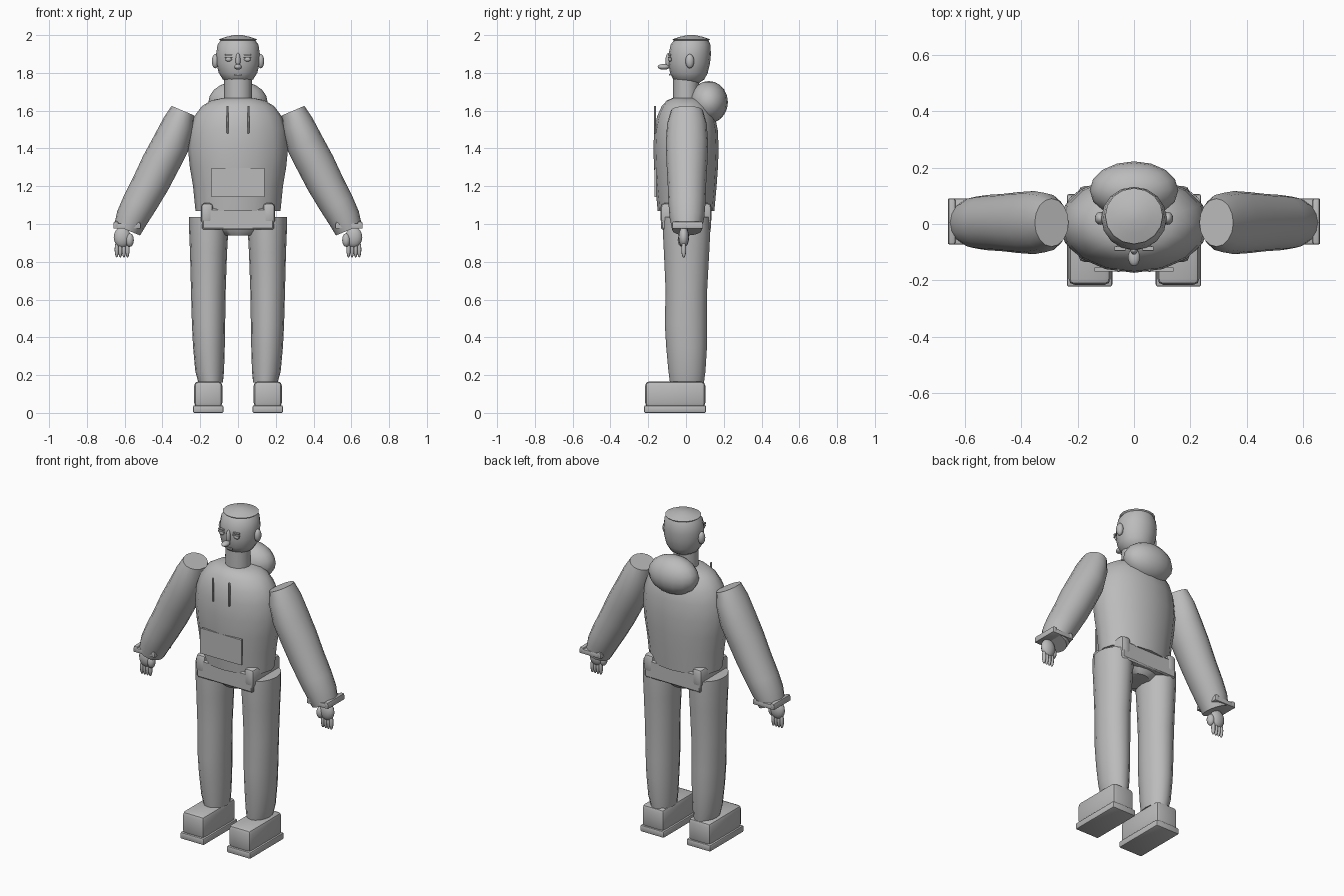
import bpy, bmesh
from math import sin, cos, pi, radians
from mathutils import Matrix, Vector

cube = bpy.data.objects.get("Cube")
if cube:
    bpy.data.objects.remove(cube, do_unlink=True)

GREY = (0.5, 0.5, 0.5, 1)
mat = bpy.data.materials.new("plain_grey")
mat.use_nodes = True
mat.diffuse_color = GREY
mat.node_tree.nodes["Principled BSDF"].inputs["Base Color"].default_value = GREY


def finish(name, bm, angle=40):
    bmesh.ops.recalc_face_normals(bm, faces=bm.faces)
    mesh = bpy.data.meshes.new(name)
    bm.to_mesh(mesh)
    bm.free()
    mesh.materials.append(mat)
    ob = bpy.data.objects.new(name, mesh)
    bpy.context.collection.objects.link(ob)
    bpy.ops.object.select_all(action='DESELECT')
    ob.select_set(True)
    bpy.context.view_layer.objects.active = ob
    bpy.ops.object.shade_smooth_by_angle(angle=radians(angle))
    return ob


def loft(name, rings, sides=16, tilt=0.0):
    """Skin elliptical rings (x, y, z, rx, ry), capped at both ends."""
    bm = bmesh.new()
    loops = []
    for x, y, z, rx, ry in rings:
        loop = []
        for i in range(sides):
            a = 2 * pi * i / sides
            u = rx * cos(a)
            loop.append(bm.verts.new((x + u * cos(tilt), y + ry * sin(a), z + u * sin(tilt))))
        loops.append(loop)
    for lo, hi in zip(loops, loops[1:]):
        for i in range(sides):
            j = (i + 1) % sides
            bm.faces.new((lo[i], lo[j], hi[j], hi[i]))
    bm.faces.new(loops[0])
    bm.faces.new(loops[-1])
    return finish(name, bm)


def ball(name, centre, radii, u=14, v=10):
    bm = bmesh.new()
    m = Matrix.Translation(centre) @ Matrix.Diagonal((*radii, 1))
    bmesh.ops.create_uvsphere(bm, u_segments=u, v_segments=v, radius=1, matrix=m)
    return finish(name, bm, 60)


def box(name, lo, hi, bevel=0.0, segments=2):
    lo, hi = Vector(lo), Vector(hi)
    bm = bmesh.new()
    m = Matrix.Translation((lo + hi) / 2) @ Matrix.Diagonal((*(hi - lo), 1))
    bmesh.ops.create_cube(bm, size=1, matrix=m)
    if bevel:
        bmesh.ops.bevel(bm, geom=bm.edges[:], offset=bevel, segments=segments,
                        profile=0.5, affect='EDGES')
    return finish(name, bm)


def side_box(name, s, x0, x1, y, z, bevel=0.0):
    """Box given by its distance from the centre plane."""
    a, b = sorted((s * x0, s * x1))
    return box(name, (a, y[0], z[0]), (b, y[1], z[1]), bevel)


# Torso, neck and hood
loft("torso", [(0, 0, 1.07, .225, .15), (0, 0, 1.2, .238, .162), (0, 0, 1.3, .255, .169),
               (0, 0, 1.4, .265, .173), (0, 0, 1.5, .256, .168), (0, 0, 1.57, .232, .153),
               (0, 0, 1.625, .19, .128), (0, 0, 1.655, .14, .1), (0, 0, 1.667, .08, .07)])
loft("neck", [(0, 0, 1.6, .073, .068), (0, 0, 1.78, .073, .068)])
ball("hood", (0, .12, 1.645), (.157, .102, .112), 16, 10)
box("chest_pocket", (-.14, -.168, 1.142), (.14, -.155, 1.297))

# Pelvis and belt
loft("pelvis", [(0, 0, .94, .085, .09), (0, 0, .98, .16, .12), (0, 0, 1.09, .19, .13)])
box("belt", (-.19, -.132, .97), (.19, .132, 1.082), .008, 1)

# Head and cap
loft("head", [(0, .015, 1.747, .05, .055), (0, .015, 1.765, .08, .082),
              (0, .015, 1.8, .102, .1), (0, .017, 1.85, .114, .11),
              (0, .02, 1.9, .116, .112), (0, .024, 1.95, .108, .105),
              (0, .028, 1.975, .09, .09)])
loft("cap", [(0, .028, 1.962, .084, .082), (0, .028, 1.978, .102, .099),
             (0, .028, 1.991, .062, .06), (0, .028, 2.0, .02, .02)])

# Face
ball("nose_bridge", (0, -.093, 1.865), (.013, .016, .04))
ball("nose_tip", (0, -.118, 1.832), (.021, .032, .015))
box("mouth", (-.021, -.09, 1.785), (.021, -.082, 1.794))

for s, side in ((1, "left"), (-1, "right")):
    ball(side + "_ear", (s * .12, .02, 1.862), (.019, .023, .038))
    box(side + "_brow", (s * .05 - .02, -.094, 1.892), (s * .05 + .02, -.08, 1.9))
    ball(side + "_eye", (s * .05, -.085, 1.872), (.018, .01, .012))
    box(side + "_eyelid", (s * .05 - .02, -.095, 1.878), (s * .05 + .02, -.08, 1.885))
    box(side + "_drawstring", (s * .055 - .006, -.17, 1.48), (s * .055 + .006, -.158, 1.625), .003, 1)

    # Rounded belt ends
    side_box(side + "_belt_end", s, .13, .197, (-.135, .135), (1.0, 1.112), .022)

    # Sleeve, cuff and hand
    loft(side + "_sleeve", [(s * .292, .005, 1.6, .065, .085), (s * .315, .005, 1.53, .085, .105),
                            (s * .355, .005, 1.425, .099, .112), (s * .41, .005, 1.32, .101, .108),
                            (s * .462, .005, 1.215, .098, .102), (s * .52, .005, 1.11, .093, .098),
                            (s * .56, .005, 1.035, .086, .092), (s * .587, .005, .968, .074, .078)],
         tilt=s * .4)
    side_box(side + "_cuff", s, .515, .66, (-.072, .09), (.975, 1.003), .004)
    for part, x in (("inner", .518), ("outer", .633)):
        side_box(f"{side}_cuff_{part}_end", s, x, x + .026, (-.073, .091), (.98, 1.013), .008)
    ball(side + "_palm", (s * .613, -.012, .93), (.046, .028, .055))
    ball(side + "_thumb", (s * .573, -.02, .915), (.022, .024, .036))
    for i in range(4):
        ball(f"{side}_finger_{i + 1}", (s * (.585 + .019 * i), -.012, .865), (.011, .013, .043), 8, 8)

    # Leg and shoe
    loft(side + "_leg", [(s * .145, .005, .16, .065, .09), (s * .15, .005, .22, .076, .098),
                         (s * .154, .003, .35, .084, .108), (s * .156, .0, .47, .088, .112),
                         (s * .157, .002, .65, .092, .11), (s * .156, .003, .85, .098, .12),
                         (s * .155, .003, .97, .104, .126), (s * .155, .003, 1.037, .104, .125)])
    side_box(side + "_shoe", s, .083, .232, (-.216, .102), (.03, .167), .022)
    side_box(side + "_sole", s, .077, .238, (-.222, .106), (0, .04), .008)
